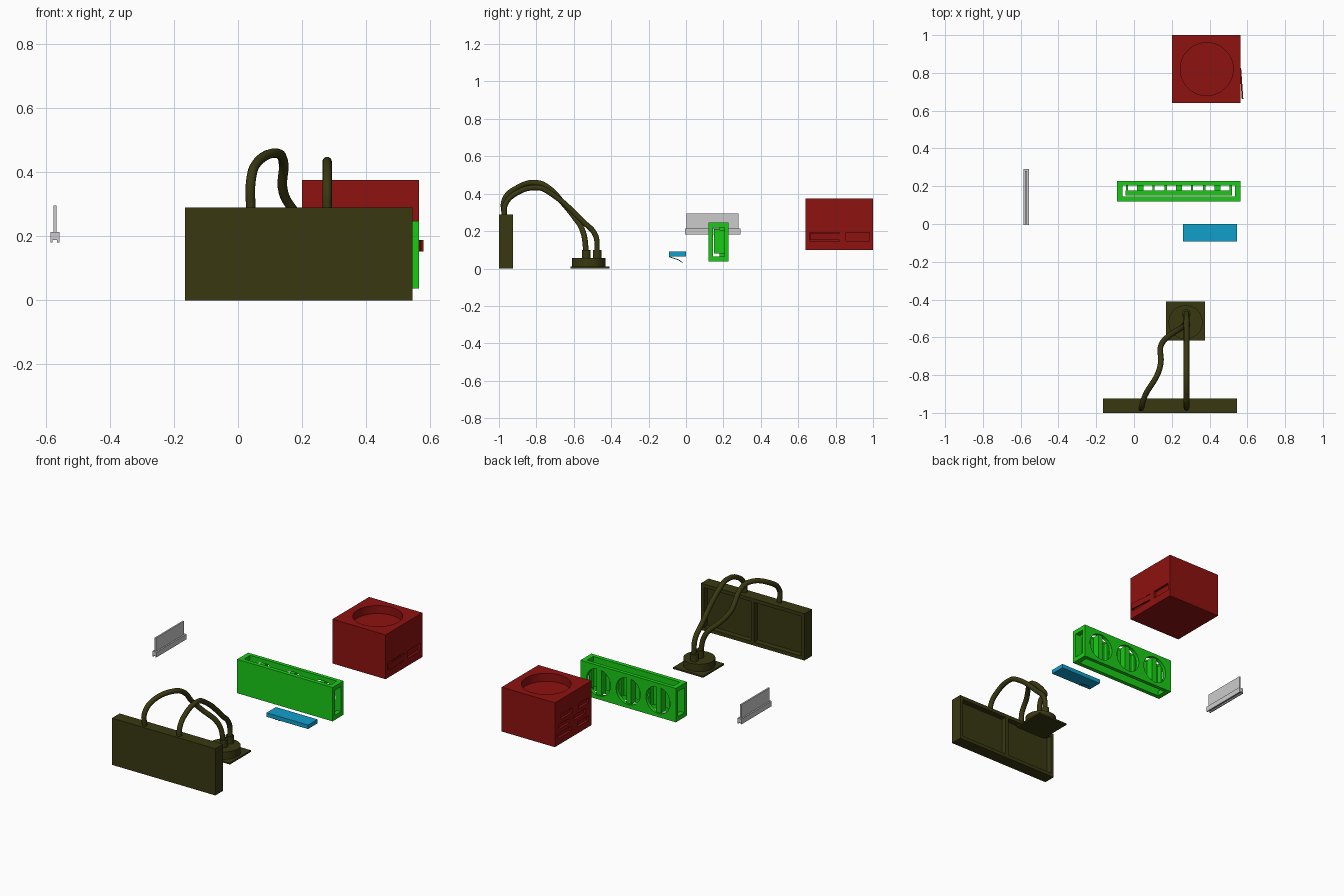
import bpy, math
from mathutils import Vector

if "Cube" in bpy.data.objects:
    bpy.data.objects.remove(bpy.data.objects["Cube"])


def material(name, r, g, b):
    m = bpy.data.materials.new(name)
    m.diffuse_color = (r, g, b, 1)
    m.use_nodes = True
    m.node_tree.nodes["Principled BSDF"].inputs["Base Color"].default_value = m.diffuse_color
    return m


RED = material("red", 0.27, 0.006, 0.005)
GREEN = material("green", 0.01, 0.6, 0.008)
BLUE = material("blue", 0.005, 0.35, 0.6)
OLIVE = material("olive", 0.04, 0.04, 0.006)


def finish(ob, name, mat):
    ob.name = name
    if mat:
        ob.data.materials.append(mat)
    return ob


def box(name, x, y, z, mat=None, rot=(0, 0, 0)):
    """Box from (min, max) ranges, optionally turned about its centre."""
    c = [sum(r) / 2 for r in (x, y, z)]
    bpy.ops.mesh.primitive_cube_add(size=1, location=c, rotation=rot)
    ob = bpy.context.object
    ob.scale = [r[1] - r[0] for r in (x, y, z)]
    bpy.ops.object.transform_apply(location=False, rotation=False, scale=True)
    return finish(ob, name, mat)


def cyl(name, c, r, h, mat=None, rot=(0, 0, 0), sides=48):
    bpy.ops.mesh.primitive_cylinder_add(vertices=sides, radius=r, depth=h,
                                        location=c, rotation=rot)
    bpy.ops.object.shade_smooth_by_angle(angle=math.radians(35))
    return finish(bpy.context.object, name, mat)


def cut(ob, cutters):
    for c in cutters:
        m = ob.modifiers.new("cut", 'BOOLEAN')
        m.operation = 'DIFFERENCE'
        m.solver = 'EXACT'
        m.object = c
        bpy.context.view_layer.objects.active = ob
        bpy.ops.object.modifier_apply(modifier=m.name)
        bpy.data.objects.remove(c)


def tube(name, pts, r, mat):
    cu = bpy.data.curves.new(name, 'CURVE')
    cu.dimensions = '3D'
    cu.bevel_depth = r
    cu.bevel_resolution = 3
    cu.resolution_u = 6
    cu.use_fill_caps = True
    s = cu.splines.new('BEZIER')
    s.bezier_points.add(len(pts) - 1)
    for bp, p in zip(s.bezier_points, pts):
        bp.co = Vector(p)
        bp.handle_left_type = bp.handle_right_type = 'AUTO'
    ob = bpy.data.objects.new(name, cu)
    bpy.context.collection.objects.link(ob)
    bpy.ops.object.select_all(action='DESELECT')
    ob.select_set(True)
    bpy.context.view_layer.objects.active = ob
    bpy.ops.object.convert(target='MESH')
    return finish(bpy.context.object, name, mat)


# Red housing: round well on top, ports on both sides, hinged flap
housing = box("red_housing", (0.2, 0.565), (0.64, 1.0), (0.1, 0.375), RED)
ports = [cyl("well", (0.385, 0.82, 0.38), 0.14, 0.11)]
for y in ((0.66, 0.82), (0.855, 0.98)):
    ports.append(box("port", (0.55, 0.6), y, (0.147, 0.193)))
for z, ys in ((0.14, ((0.67, 0.78), (0.84, 0.97))),
              (0.195, ((0.7, 0.81), (0.86, 0.96))),
              (0.25, ((0.67, 0.77), (0.83, 0.94)))):
    for y in ys:
        ports.append(box("port", (0.18, 0.215), y, (z, z + 0.03)))
cut(housing, ports)
box("red_flap", (0.565, 0.573), (0.662, 0.825), (0.152, 0.188), RED, (0, 0, math.radians(4)))

# Green case: hollow box with open top, bottom and ends, round back windows
case = box("green_case", (-0.09, 0.565), (0.12, 0.228), (0.037, 0.247), GREEN)
windows = [0.442, 0.2375, 0.033]
cut(case, [box("cavity_long", (-0.2, 0.7), (0.145, 0.205), (0.065, 0.22)),
           box("cavity_tall", (-0.06, 0.535), (0.145, 0.205), (0, 0.3))] +
    [cyl("window", (x, 0.22, 0.142), 0.083, 0.06, None, (math.pi / 2, 0, 0))
     for x in windows])
box("green_inner_slab", (-0.045, 0.52), (0.15, 0.178), (0.08, 0.21), GREEN)
for x in windows:
    box("green_window_bar", (x - 0.016, x + 0.016), (0.178, 0.222), (0.062, 0.222), GREEN)
    for s in (-1, 1):
        box("green_rib", (x + s * 0.07 - 0.006, x + s * 0.07 + 0.006), (0.178, 0.208),
            (0.08, 0.205), GREEN)

# Blue plate with a fine wire lead below
box("blue_plate", (0.26, 0.545), (-0.092, 0), (0.065, 0.09), BLUE)
for x in (0.32, 0.34):
    tube("blue_wire", [(x, -0.09, 0.063), (x + 0.01, -0.06, 0.053),
                       (x - 0.01, -0.035, 0.043), (x, -0.02, 0.032)], 0.002, BLUE)

# Grey blade on a grooved rail
rail = box("rail", (-0.585, -0.557), (-0.005, 0.292), (0.181, 0.213))
cut(rail, [box("groove", (-0.578, -0.564), (-0.1, 0.4), (0.17, 0.188))])
box("blade", (-0.576, -0.566), (0.003, 0.281), (0.21, 0.295))

# Olive panel with two recessed bays at the back
panel = box("panel", (-0.165, 0.545), (-1.0, -0.925), (0, 0.29), OLIVE)
cut(panel, [box("bay", x, (-0.96, -0.9), (0.022, 0.268))
            for x in ((-0.143, 0.18), (0.2, 0.523))])

# Olive foot: square plate, round boss and two pipe collars
box("foot_plate", (0.17, 0.376), (-0.617, -0.41), (0, 0.01), OLIVE)
cyl("foot_boss", (0.273, -0.52, 0.033), 0.09, 0.046, OLIVE)
for y in (-0.533, -0.475):
    cyl("pipe_collar", (0.276, y, 0.077), 0.023, 0.046, OLIVE, sides=24)

# Two pipes arching from the panel to the foot
tube("bent_pipe", [(0.04, -0.972, 0.28), (0.04, -0.97, 0.37), (0.06, -0.905, 0.43),
                   (0.125, -0.795, 0.458), (0.141, -0.74, 0.435), (0.142, -0.645, 0.335),
                   (0.17, -0.605, 0.285), (0.25, -0.55, 0.195), (0.276, -0.533, 0.08)],
     0.015, OLIVE)
tube("straight_pipe", [(0.278, -0.972, 0.28), (0.278, -0.967, 0.34), (0.278, -0.92, 0.395),
                       (0.278, -0.79, 0.432), (0.278, -0.72, 0.4), (0.278, -0.55, 0.25),
                       (0.278, -0.485, 0.18), (0.278, -0.475, 0.08)], 0.015, OLIVE)
